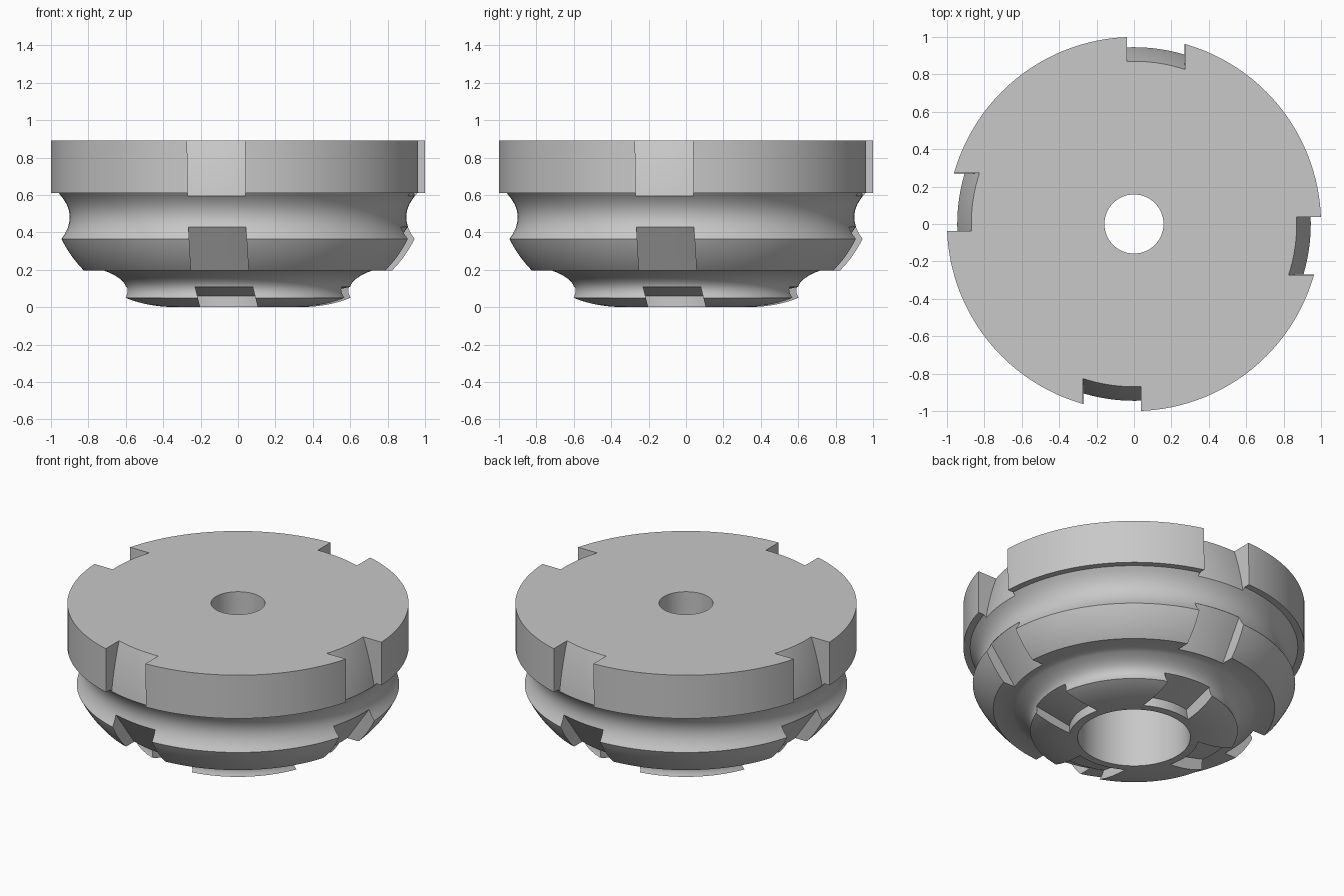
import bpy, bmesh, math
from mathutils import Vector, Matrix

cube = bpy.data.objects.get("Cube")
if cube:
    bpy.data.objects.remove(cube, do_unlink=True)

SEGMENTS = 128


def make_object(name, bm):
    bmesh.ops.recalc_face_normals(bm, faces=bm.faces)
    mesh = bpy.data.meshes.new(name)
    bm.to_mesh(mesh)
    bm.free()
    obj = bpy.data.objects.new(name, mesh)
    bpy.context.collection.objects.link(obj)
    return obj


def curve(a, mid, b, steps=12):
    """Smooth profile arc from a to b passing through mid."""
    a, mid, b = Vector(a), Vector(mid), Vector(b)
    ctrl = 2 * mid - (a + b) / 2
    ts = [i / steps for i in range(steps + 1)]
    return [a * (1 - t) ** 2 + ctrl * 2 * t * (1 - t) + b * t * t for t in ts]


def lathe(bm, profile):
    """Revolve a closed (radius, height) loop around z."""
    rings = []
    for i in range(SEGMENTS):
        ang = 2 * math.pi * i / SEGMENTS
        rings.append([bm.verts.new((r * math.cos(ang), r * math.sin(ang), z))
                      for r, z in profile])
    n = len(profile)
    for i in range(SEGMENTS):
        p, q = rings[i], rings[(i + 1) % SEGMENTS]
        for j in range(n):
            k = (j + 1) % n
            bm.faces.new((p[j], q[j], q[k], p[k]))


def notch(bm, profile, left, right, lean, z_ref, turn, steps=10):
    """Pocket with a floor concentric to the body and leaning side walls."""
    rot = Matrix.Rotation(turn, 3, 'Z')
    rows = []
    for i in range(steps + 1):
        row = []
        for r, z in profile:
            x = left + (right - left) * i / steps + lean * (z_ref - z)
            row.append(bm.verts.new(rot @ Vector((x, -math.sqrt(r * r - x * x), z))))
        rows.append(row)
    n = len(profile)
    for p, q in zip(rows, rows[1:]):
        for j in range(n):
            k = (j + 1) % n
            bm.faces.new((p[j], q[j], q[k], p[k]))
    bm.faces.new(rows[0])
    bm.faces.new(rows[-1])


# Turned body: domed base, hollow neck, flared ring, groove, top disc, stepped bore
profile = curve((.33, 0), (.48, .012), (.608, .05))
profile += curve((.608, .05), (.61, .13), (.715, .195))[1:]
profile += curve((.825, .195), (.892, .275), (.945, .365))
profile += curve((.945, .365), (.9, .49), (.96, .61))[1:]
profile += [(1, .61), (1, .89), (.158, .89), (.158, .61), (.33, .61)]
bm = bmesh.new()
lathe(bm, profile)
body = make_object("cutter_body", bm)

# Three tiers of pockets, repeated on four sides
disc_pocket = [(.87, .95)] + curve((.87, .89), (.915, .74), (.946, .588)) + [(1.1, .588), (1.1, .95)]
ring_pocket = [(.73, .174), (.908, .429), (1.1, .429), (1.1, .174)]
base_pocket = [(.38, -.05), (.38, .06), (.62, .113), (.7, .113), (.7, -.05)]
bm = bmesh.new()
for side in range(4):
    turn = side * math.pi / 2
    notch(bm, disc_pocket, -.272, .038, .01, .89, turn)
    notch(bm, ring_pocket, -.265, .042, .06, .43, turn)
    notch(bm, base_pocket, -.23, .078, .25, .11, turn)
pockets = make_object("pocket_cutters", bm)

cut = body.modifiers.new("pockets", 'BOOLEAN')
cut.operation = 'DIFFERENCE'
cut.solver = 'EXACT'
cut.object = pockets

for obj in bpy.context.selected_objects:
    obj.select_set(False)
body.select_set(True)
bpy.context.view_layer.objects.active = body
bpy.ops.object.modifier_apply(modifier=cut.name)
bpy.data.objects.remove(pockets, do_unlink=True)

# Plain metal colour
grey = bpy.data.materials.new("light_grey_metal")
grey.use_nodes = True
colour = (.58, .58, .58, 1)
grey.diffuse_color = colour
grey.node_tree.nodes["Principled BSDF"].inputs["Base Color"].default_value = colour
body.data.materials.clear()
body.data.materials.append(grey)

bpy.ops.object.shade_smooth_by_angle(angle=math.radians(25))
